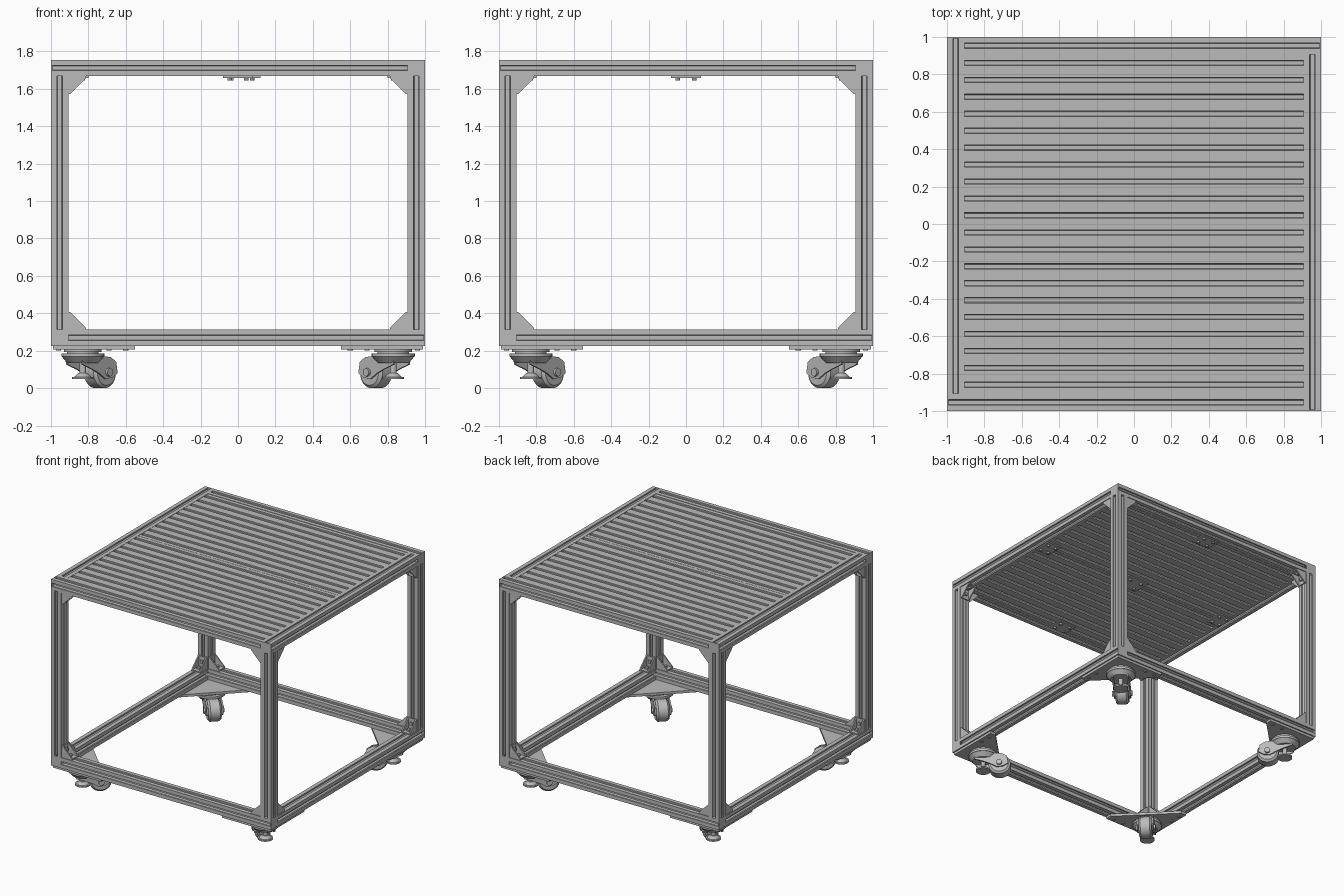
import bpy, bmesh, math
from mathutils import Matrix, Vector

if "Cube" in bpy.data.objects:
    bpy.data.objects.remove(bpy.data.objects["Cube"])

metal = bpy.data.materials.new("aluminium_grey")
metal.use_nodes = True
GREY = (0.5, 0.5, 0.5, 1)
metal.diffuse_color = GREY
metal.node_tree.nodes["Principled BSDF"].inputs["Base Color"].default_value = GREY

# Main dimensions
W, H = 0.093, 0.087            # beam width and height
IN = 1 - W                     # inner face of the frame
LOW, TOP = 0.226, 1.755        # underside and top of the frame
POST_LOW, POST_TOP = LOW + H, TOP - H

# Axis maps: profile (a, b) and extrusion direction h
ALONG_X = Matrix(((0, 0, 1, 0), (1, 0, 0, 0), (0, 1, 0, 0), (0, 0, 0, 1)))
ALONG_Y = Matrix(((1, 0, 0, 0), (0, 0, 1, 0), (0, 1, 0, 0), (0, 0, 0, 1)))
ALONG_Z = Matrix.Identity(4)


def prism(bm, pts, h0, h1, m=ALONG_Z):
    """Extrude a closed profile from h0 to h1."""
    ends = [[bm.verts.new(m @ Vector((a, b, h))) for a, b in pts] for h in (h0, h1)]
    for ring in ends:
        bm.faces.new(ring)
    for i in range(len(pts)):
        j = (i + 1) % len(pts)
        bm.faces.new((ends[0][i], ends[0][j], ends[1][j], ends[1][i]))


def rect(a0, a1, b0, b1):
    return [(a0, b0), (a1, b0), (a1, b1), (a0, b1)]


def cone(bm, r0, r1, z0, z1, m=ALONG_Z, sides=32):
    """Round part from z0 to z1 along the local z axis."""
    place = m @ Matrix.Translation((0, 0, (z0 + z1) / 2))
    bmesh.ops.create_cone(bm, cap_ends=True, segments=sides, radius1=r0,
                          radius2=r1, depth=z1 - z0, matrix=place)


def finish(name, bm, spin=4):
    """Make the object, repeated around the vertical axis."""
    bmesh.ops.recalc_face_normals(bm, faces=bm.faces)
    for f in bm.faces:
        f.smooth = True
    for e in bm.edges:
        e.smooth = len(e.link_faces) == 2 and e.calc_face_angle() < math.radians(30)
    mesh = bpy.data.meshes.new(name)
    bm.to_mesh(mesh)
    bm.free()
    mesh.materials.append(metal)
    for k in range(spin):
        ob = bpy.data.objects.new(f"{name}_{k + 1}" if spin > 1 else name, mesh)
        ob.rotation_euler.z = k * math.pi / 2
        bpy.context.collection.objects.link(ob)


def slot(centre):
    """Undercut groove as (distance along the face, depth) pairs."""
    left = [(-0.014, 0), (-0.014, 0.011), (-0.024, 0.011), (-0.011, 0.028)]
    return [(centre + t, d) for t, d in left + [(-t, d) for t, d in reversed(left)]]


def slotted_section(ca, cb, w, h):
    """Rectangular section with a groove on each of its four faces."""
    pts = []
    for side in range(4):
        along, out = ((w, h), (h, w))[side % 2]
        for t, d in [(-along / 2, 0)] + slot(0):
            a, b = t, d - out / 2
            for _ in range(side):
                a, b = -b, a
            pts.append((ca + a, cb + b))
    return pts


# Frame beams, pinwheel layout, with a plain cap on the exposed end
for name, zc, h0, h1, c0, c1 in (
        ("top_beam", TOP - H / 2, -0.993, IN, -1, -0.993),
        ("bottom_beam", LOW + H / 2, -IN, 0.993, 0.993, 1)):
    bm = bmesh.new()
    yc = -1 + W / 2
    prism(bm, slotted_section(yc, zc, W, H), h0, h1, ALONG_X)
    prism(bm, rect(-1, -IN, zc - H / 2, zc + H / 2), c0, c1, ALONG_X)
    finish(name, bm)

# Corner posts
bm = bmesh.new()
prism(bm, slotted_section(-1 + W / 2, -1 + W / 2, W, W), POST_LOW, POST_TOP)
finish("corner_post", bm)

# Deck: two grooved panels of ten ribs each
PITCH = 0.0905
for name, y0 in (("front_deck_panel", -10 * PITCH), ("back_deck_panel", 0.001)):
    bm = bmesh.new()
    y1 = y0 + 10 * PITCH - 0.001
    groove = [p for k in range(10) for p in slot(y0 + (k + 0.5) * PITCH)]
    under = [(y, POST_TOP + d) for y, d in groove]
    upper = [(y, TOP - 0.002 - d) for y, d in reversed(groove)]
    prism(bm, [(y0, POST_TOP)] + under + [(y1, POST_TOP), (y1, TOP - 0.002)]
          + upper + [(y0, TOP - 0.002)], -IN, IN, ALONG_X)
    finish(name, bm, 1)


# Joining plates with bolts under the deck
def joining_plate(bm, cx, cy, sx, sy):
    prism(bm, rect(cx - sx, cx + sx, cy - sy, cy + sy), POST_TOP - 0.009, POST_TOP)
    for dx in (-0.55, 0.55):
        for dy in (-0.55, 0.55):
            at = Matrix.Translation((cx + dx * sx, cy + dy * sy, 0))
            cone(bm, 0.012, 0.012, POST_TOP - 0.022, POST_TOP - 0.009, at, 12)


bm = bmesh.new()
joining_plate(bm, 0.02, 0, 0.1, 0.08)
finish("centre_joining_plate", bm, 1)
bm = bmesh.new()
joining_plate(bm, 0, -0.865, 0.08, 0.065)
finish("edge_joining_plate", bm)

# Angle brackets between posts and beams
bm = bmesh.new()
LEG, T = 0.095, 0.01
for sx in (-1, 1):
    for z, sz in ((POST_LOW, 1), (POST_TOP, -1)):
        def at(pts):
            return [(sx * (IN - a), z + sz * b) for a, b in pts]
        mid = -1 + W / 2
        prism(bm, at(rect(0, LEG, 0, T)), mid - 0.04, mid + 0.04, ALONG_Y)
        prism(bm, at(rect(0, T, 0, LEG)), mid - 0.04, mid + 0.04, ALONG_Y)
        for y in (mid - 0.04, mid + 0.03):
            prism(bm, at([(0, 0), (LEG, 0), (LEG, T), (T, LEG), (0, LEG)]),
                  y, y + 0.01, ALONG_Y)
        # bolt heads, one on each leg
        prism(bm, at(rect(0.04, 0.064, T, 0.024)), mid - 0.012, mid + 0.012, ALONG_Y)
        prism(bm, at(rect(T, 0.024, 0.04, 0.064)), mid - 0.012, mid + 0.012, ALONG_Y)
finish("angle_bracket", bm)

# Triangular caster plates with bolts
bm = bmesh.new()
prism(bm, [(-0.99, -0.99), (-0.55, -0.99), (-0.55, -0.94), (-0.94, -0.55),
           (-0.99, -0.55)], LOW - 0.02, LOW)
for d in (-0.69, -0.6):
    for x, y in ((d, -0.96), (-0.96, d)):
        cone(bm, 0.014, 0.014, LOW - 0.026, LOW - 0.02, Matrix.Translation((x, y, 0)), 12)
finish("caster_plate", bm)

# Casters: local x points diagonally inward from the swivel axis
SWIVEL = Matrix.Translation((-0.83, -0.83, 0)) @ Matrix.Rotation(math.pi / 4, 4, "Z")
AXLE = SWIVEL @ Matrix.Translation((0.13, 0, 0.085)) @ Matrix.Rotation(math.pi / 2, 4, "X")

bm = bmesh.new()
cone(bm, 0.1, 0.1, 0.194, LOW - 0.02, SWIVEL)
cone(bm, 0.085, 0.085, 0.186, 0.194, SWIVEL)
cone(bm, 0.115, 0.115, 0.168, 0.186, SWIVEL)
cone(bm, 0.082, 0.112, 0.135, 0.168, SWIVEL)
finish("caster_swivel", bm)

bm = bmesh.new()
fork = [(-0.075, 0.17), (0.06, 0.175), (0.15, 0.165), (0.19, 0.14), (0.2, 0.08),
        (0.16, 0.055), (0.11, 0.05), (0.06, 0.08), (0.0, 0.105), (-0.06, 0.125)]
for v in (-0.064, 0.052):
    prism(bm, fork, v, v + 0.012, SWIVEL @ ALONG_Y)
cone(bm, 0.022, 0.022, -0.078, 0.078, AXLE, 16)
finish("caster_fork", bm)

bm = bmesh.new()
cone(bm, 0.085, 0.085, -0.036, 0.036, AXLE, 40)
cone(bm, 0.085, 0.07, 0.036, 0.05, AXLE, 40)
cone(bm, 0.07, 0.085, -0.05, -0.036, AXLE, 40)
finish("caster_wheel", bm)

# Levelling feet below the swivel axis
bm = bmesh.new()
cone(bm, 0.057, 0.057, 0.048, 0.06, SWIVEL)
cone(bm, 0.045, 0.024, 0.06, 0.08, SWIVEL)
cone(bm, 0.018, 0.018, 0.08, 0.14, SWIVEL)
finish("levelling_foot", bm)
